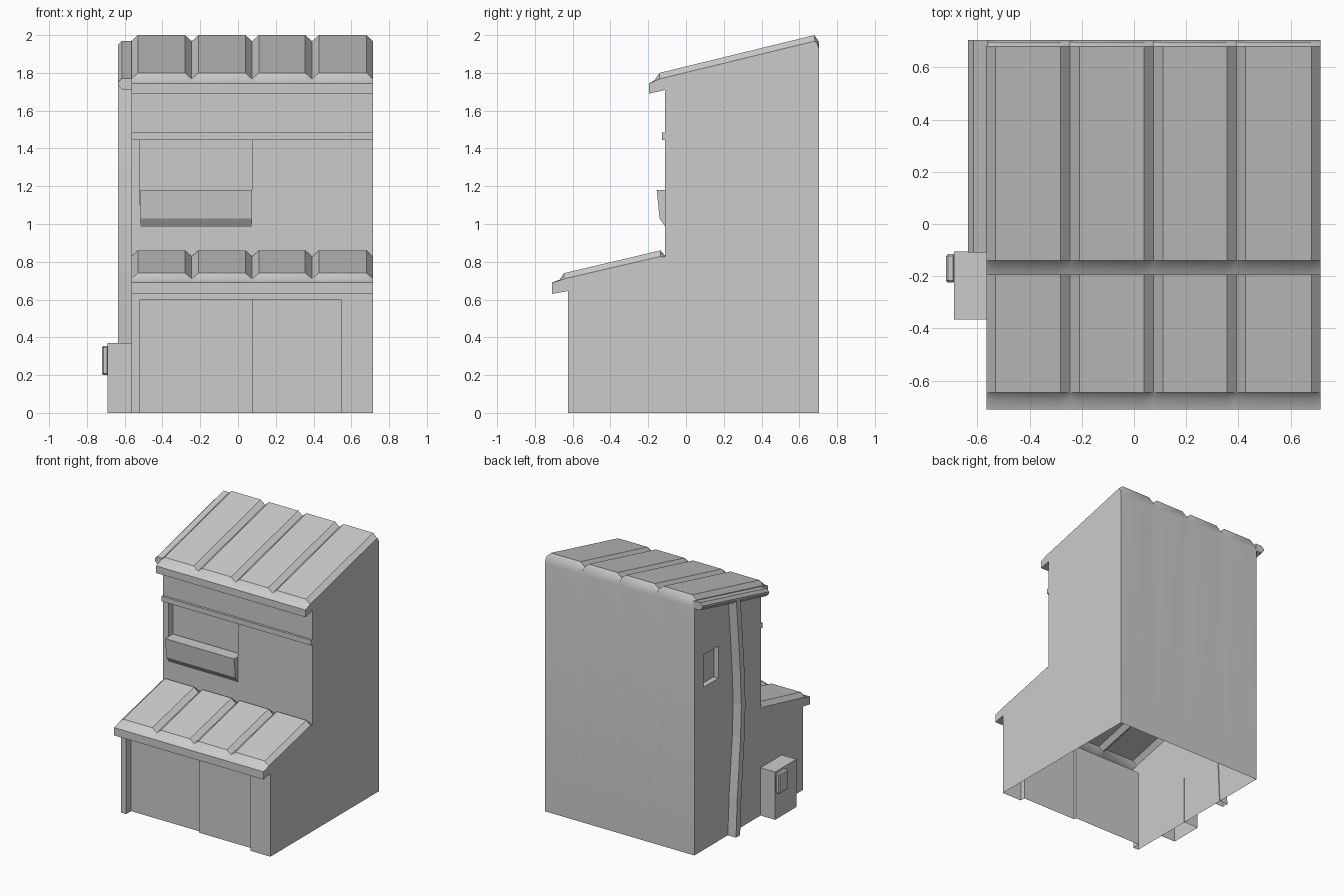
import bpy, bmesh
from math import radians

if "Cube" in bpy.data.objects:
    bpy.data.objects.remove(bpy.data.objects["Cube"])

X0, X1 = -0.565, 0.715


def loft(name, rings):
    """Closed rings of equal length joined by quads and capped at both ends."""
    bm = bmesh.new()
    vs = [[bm.verts.new(p) for p in r] for r in rings]
    n = len(rings[0])
    for a, b in zip(vs, vs[1:]):
        for i in range(n):
            j = (i + 1) % n
            bm.faces.new((a[i], a[j], b[j], b[i]))
    bm.faces.new(vs[0])
    bm.faces.new(vs[-1])
    bmesh.ops.recalc_face_normals(bm, faces=bm.faces)
    me = bpy.data.meshes.new(name)
    bm.to_mesh(me)
    bm.free()
    ob = bpy.data.objects.new(name, me)
    bpy.context.collection.objects.link(ob)
    return ob


def prism(name, xa, xb, yz):
    return loft(name, [[(x, y, z) for y, z in yz] for x in (xa, xb)])


def box(name, x, y, z):
    return prism(name, *x, [(y[0], z[0]), (y[1], z[0]), (y[1], z[1]), (y[0], z[1])])


def open_bottom(ob):
    bm = bmesh.new()
    bm.from_mesh(ob.data)
    flat = [f for f in bm.faces if all(abs(v.co.z) < 1e-4 for v in f.verts)]
    bmesh.ops.delete(bm, geom=flat, context='FACES')
    bm.to_mesh(ob.data)
    bm.free()


# Side profile: (y, z on roof panels, z in the roof grooves)
profile = [
    (-.625, 0, 0), (-.625, .645, .645), (-.71, .63, .63), (-.71, .69, .69),
    (-.67, .705, .70), (-.645, .74, .71), (-.135, .86, .828), (-.11, .83, .825),
    (-.11, 1.71, 1.71), (-.195, 1.69, 1.69), (-.195, 1.745, 1.745),
    (-.165, 1.762, 1.757), (-.14, 1.80, 1.768), (.68, 2.0, 1.968),
    (.697, 1.975, 1.95), (.705, 1.92, 1.92), (.705, 0, 0)]

# Stations across the width: V grooves between four roof panels
stations = [(X0, 1), (X0 + .035, 0)]
for g in (-.245, .075, .392):
    stations += [(g - .036, 0), (g, 1), (g + .036, 0)]
stations += [(X1 - .035, 0), (X1, 1)]
body = loft("building_shell",
            [[(x, p[0], p[1 + low]) for p in profile] for x, low in stations])

# Recesses for doors and windows
cutters = [
    box("left_door_cutter", (-.52, .075), (-.8, -.565), (-.1, .60)),
    box("right_door_cutter", (.07, .545), (-.8, -.585), (-.1, .60)),
    box("front_window_cutter", (-.52, .075), (-.3, -.05), (1.10, 1.455)),
    box("side_window_cutter", (-.8, X0 + .04), (.41, .595), (1.26, 1.51)),
]
# keep the roof lips clear of the door cutters
for c in cutters[:2]:
    for v in c.data.vertices:
        v.co.y = max(v.co.y, -.70)
bpy.context.view_layer.objects.active = body
for c in cutters:
    m = body.modifiers.new(c.name, 'BOOLEAN')
    m.operation = 'DIFFERENCE'
    m.solver = 'EXACT'
    m.object = c
    bpy.ops.object.modifier_apply(modifier=m.name)
for c in cutters:
    bpy.data.objects.remove(c)
open_bottom(body)
bpy.ops.object.select_all(action='DESELECT')
body.select_set(True)
bpy.ops.object.shade_smooth_by_angle(angle=radians(30))

# Front trim band and the window box below it
box("front_band", (X0, X1), (-.128, -.10), (1.445, 1.485))
prism("window_box", -.515, .075,
      [(-.06, 1.18), (-.155, 1.18), (-.14, 1.03), (-.11, .985), (-.06, .985)])

# Gutter along the left roof edge, following the roof slope
gutter = [(-.56, 1.77), (-.615, 1.77), (-.635, 1.75),
          (-.635, 1.735), (-.612, 1.71), (-.56, 1.71)]
loft("gutter", [[(x, y, z + dz) for x, z in gutter] for y, dz in ((-.11, 0), (.705, .20))])

# Bent downpipe on the left wall
path = [(.27, 0), (.255, .3), (.215, .75), (.205, 1.0), (.22, 1.3), (.265, 1.83)]
pipe = prism("downpipe", -.635, -.56,
             [(y + .025, z) for y, z in path] + [(y - .025, z) for y, z in reversed(path)])
open_bottom(pipe)

# Utility box with a small cover on the left wall
open_bottom(box("utility_box", (-.69, -.56), (-.365, -.105), (0, .37)))
cover = box("utility_cover", (-.72, -.685), (-.225, -.115), (.20, .355))
b = cover.modifiers.new("edge", 'BEVEL')
b.width = .008
b.segments = 1
